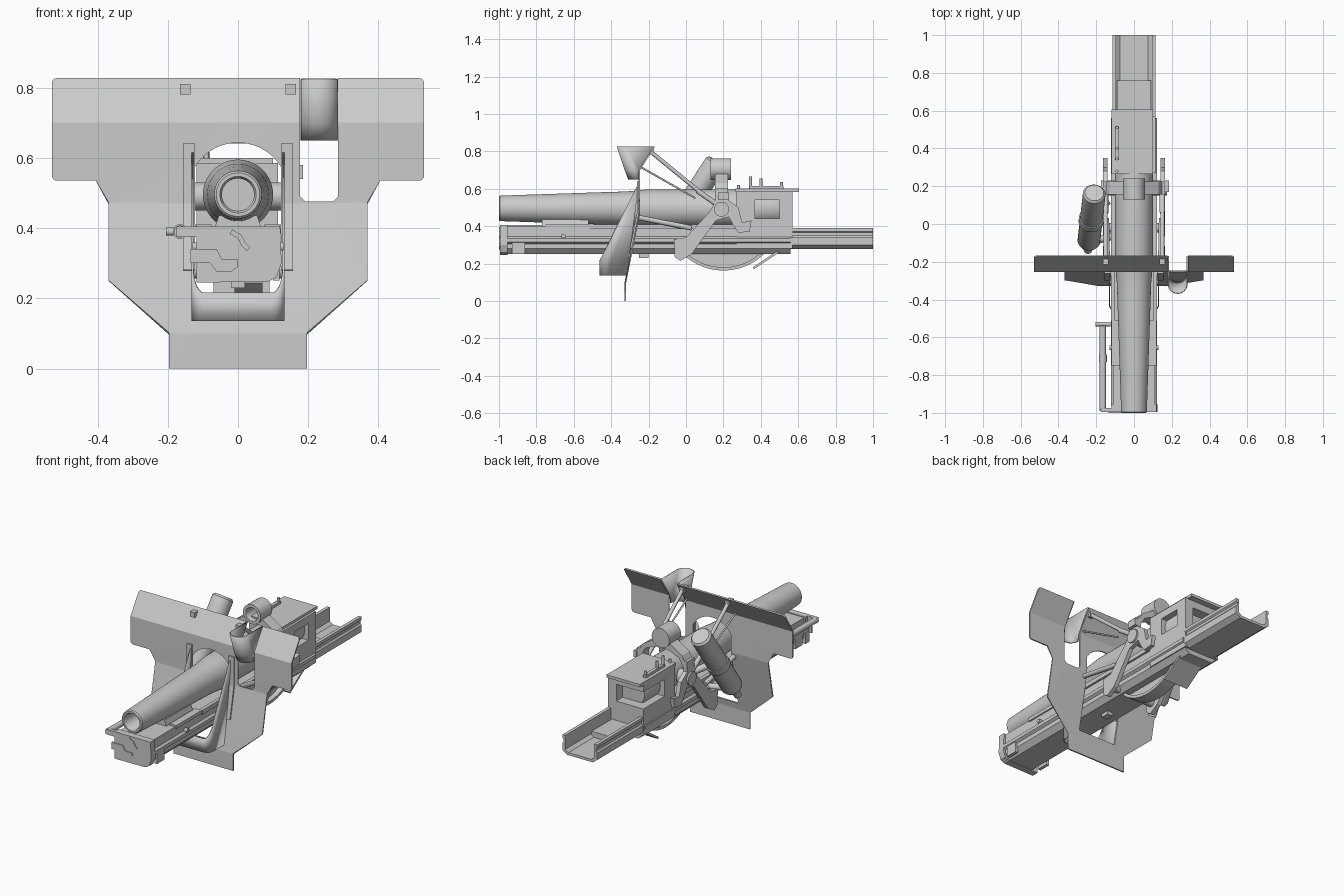
import bpy, bmesh, math
from mathutils import Vector

grey = bpy.data.materials.new("steel_grey")
grey.diffuse_color = (0.6, 0.6, 0.6, 1)


def finish(name, bm, thick=0, smooth=False):
    bmesh.ops.recalc_face_normals(bm, faces=bm.faces)
    me = bpy.data.meshes.new(name)
    bm.to_mesh(me)
    bm.free()
    ob = bpy.data.objects.new(name, me)
    bpy.context.collection.objects.link(ob)
    me.materials.append(grey)
    if thick:
        mod = ob.modifiers.new("thickness", 'SOLIDIFY')
        mod.thickness, mod.offset = thick, 0
    if smooth:
        bpy.ops.object.select_all(action='DESELECT')
        ob.select_set(True)
        bpy.context.view_layer.objects.active = ob
        bpy.ops.object.shade_smooth_by_angle(angle=math.radians(35))
    return ob


def prism(name, pts, axis, a, b, smooth=False):
    """Extrude a 2D outline along x (points are y,z) or y (points are x,z)."""
    put = (lambda p, t: (t, p[0], p[1])) if axis == 'x' else (lambda p, t: (p[0], t, p[1]))
    bm = bmesh.new()
    lo = [bm.verts.new(put(p, a)) for p in pts]
    hi = [bm.verts.new(put(p, b)) for p in pts]
    bm.faces.new(lo)
    bm.faces.new(hi)
    for i in range(len(pts)):
        j = (i + 1) % len(pts)
        bm.faces.new((lo[i], lo[j], hi[j], hi[i]))
    return finish(name, bm, smooth=smooth)


def box(name, x, y, z):
    return prism(name, [(x[0], z[0]), (x[1], z[0]), (x[1], z[1]), (x[0], z[1])], 'y', *y)


def lathe(name, p0, p1, prof, n=32):
    """Revolve (distance, radius) pairs about the line p0-p1."""
    p0, d = Vector(p0), (Vector(p1) - Vector(p0)).normalized()
    u = d.orthogonal().normalized()
    v = d.cross(u)
    bm = bmesh.new()
    rings = []
    for t, r in prof:
        rings.append([bm.verts.new(p0 + d * t + r * (u * math.cos(k * math.tau / n) + v * math.sin(k * math.tau / n)))
                      for k in range(n)])
    for a, b in zip(rings, rings[1:]):
        for k in range(n):
            bm.faces.new((a[k], a[(k + 1) % n], b[(k + 1) % n], b[k]))
    bm.faces.new(rings[0])
    bm.faces.new(rings[-1])
    return finish(name, bm, smooth=True)


def rod(name, p0, p1, r, n=12):
    return lathe(name, p0, p1, [(0, r), ((Vector(p1) - Vector(p0)).length, r)], n)


def sheet(name, rows, thick, smooth=False):
    """Thin plate lofted through rows of points."""
    bm = bmesh.new()
    vs = [[bm.verts.new(p) for p in row] for row in rows]
    for a, b in zip(vs, vs[1:]):
        for i in range(len(a) - 1):
            bm.faces.new((a[i], a[i + 1], b[i + 1], b[i]))
    return finish(name, bm, thick, smooth)


def arc(cx, cz, r, a0, a1, n):
    return [(cx + r * math.cos(math.radians(a0 + (a1 - a0) * i / n)),
             cz + r * math.sin(math.radians(a0 + (a1 - a0) * i / n))) for i in range(n + 1)]


def mirror(s, pts):
    return [(s * p[0], *p[1:]) for p in pts]


# Shield: flat outline with arch and sight slot, then folded along z
def shield_y(z):
    if z > 0.7:
        return -0.25 + (z - 0.7) * 0.64
    return -0.25 if z > 0.47 else -0.25 - min(0.47 - z, 0.37) * 0.2

outer = [(0, 0), (0.197, 0), (0.197, 0.1), (0.368, 0.25), (0.368, 0.47), (0.405, 0.535)]
outer += arc(0.515, 0.55, 0.015, -90, 0, 4) + arc(0.515, 0.81, 0.015, 0, 90, 4)
slot = [(0.285, 0.825), (0.285, 0.49), (0.27, 0.475), (0.192, 0.475), (0.177, 0.49), (0.177, 0.825)]
inner = [(0, 0.825)] + arc(0, 0.5, 0.143, 90, 29, 10) + [(0.125, 0.14), (0, 0.14)]
bm = bmesh.new()
for s, pts in ((1, outer + slot + inner), (-1, outer + inner)):
    bm.faces.new([bm.verts.new((s * x, 0, z)) for x, z in pts])
bmesh.ops.remove_doubles(bm, verts=bm.verts, dist=1e-4)
bmesh.ops.triangulate(bm, faces=bm.faces)
for h in (0.1, 0.47, 0.7):
    bmesh.ops.bisect_plane(bm, geom=bm.verts[:] + bm.edges[:] + bm.faces[:], plane_co=(0, 0, h), plane_no=(0, 0, 1))
for v in bm.verts:
    v.co.y = shield_y(v.co.z)
finish("shield", bm, 0.008)

# Sight hood: U-shaped half funnel in the slot
def hood_row(z, back, front):
    mid = front + 0.05
    return ([(0.181, back, z)] + [(x, y, z) for x, y in arc(0.231, mid, 0.05, 180, 360, 12)] + [(0.281, back, z)])
sheet("sight_hood", [hood_row(0.825, -0.17, -0.367), hood_row(0.7, -0.25, -0.325),
                     hood_row(0.65, -0.255, -0.306)], 0.006, True)

# Wrapped guard in front of the shield: two cheeks and a rounded front
plan = [(-0.13, -0.25)] + arc(-0.095, -0.425, 0.035, 180, 270, 6) + arc(0.095, -0.425, 0.035, 270, 360, 6) + [(0.13, -0.25)]
rows = []
for x, y in plan:
    low_y = -0.316 if y > -0.3 else y
    rows.append([(x, low_y, 0.135), (x, y, 0.64 + (y + 0.25) * 2.02)])
sheet("front_guard", rows, 0.006, True)
for s in (1, -1):
    sheet("guard_flange", [[(s * x, shield_y(z) - 0.008, z) for z in (0.28, 0.47, 0.64)] for x in (0.122, 0.156)], 0.008)

# Barrel with bore
lathe("barrel", (0, -1, 0.495), (0, 1, 0.495),
      [(0.5, 0.046), (0.01, 0.046), (0, 0.052), (0, 0.062), (0.006, 0.068), (0.6, 0.088), (0.68, 0.09),
       (0.75, 0.097), (0.78, 0.1), (1.28, 0.1)], 40)

# Cradle: chamfered solid body, open rear trough, front cap
half = [(0.11, 0.4), (0.11, 0.345), (0.122, 0.335), (0.122, 0.315), (0.108, 0.305), (0.108, 0.28), (0.08, 0.25)]
prism("cradle_body", half + mirror(-1, half[::-1]), 'y', -0.96, 0.56)
out = [(0.095, 0.39), (0.115, 0.39), (0.115, 0.372), (0.107, 0.365), (0.107, 0.35), (0.115, 0.34),
       (0.115, 0.3), (0.085, 0.278)]
ins = [(-0.075, 0.293), (-0.095, 0.308)]
prism("rear_trough", out + mirror(-1, out[::-1]) + ins[::-1] + mirror(-1, ins), 'y', 0.56, 1.0)
box("trough_floor", (-0.09, 0.09), (0.56, 0.76), (0.29, 0.325))
cap = [(-0.118, 0.405), (0.12, 0.405), (0.124, 0.3), (0.11, 0.26), (0.085, 0.247), (-0.118, 0.245)]
prism("front_cap", cap, 'y', -0.995, -0.955)
prism("cap_plate", [(-0.135, 0.34), (-0.06, 0.34), (-0.045, 0.31), (0, 0.31), (0, 0.29), (-0.02, 0.275),
                    (-0.06, 0.275), (-0.08, 0.3), (-0.135, 0.3)], 'y', -1.0, -0.99)
sheet("cap_handle", [[(x, -1.0, z), (x, -0.985, z)] for x, z in
                     ((-0.02, 0.39), (0.005, 0.375), (0.015, 0.355), (0.03, 0.34))], 0.014)
for s in (1, -1):
    box("slide_rail", sorted((s * 0.075, s * 0.118)), (-0.75, -0.51), (0.39, 0.41))
    box("rear_rail", sorted((s * 0.1, s * 0.122)), (-0.51, 0.27), (0.385, 0.41))
    box("side_pad", sorted((s * 0.1, s * 0.118)), (-0.93, -0.86), (0.25, 0.33))
    rod("side_lug", (s * 0.1, -0.655, 0.347), (s * 0.13, -0.655, 0.347), 0.012)
prism("barrel_saddle", [(-0.07, 0.39), (0.07, 0.39), (0.055, 0.435), (-0.055, 0.435)], 'y', -0.77, -0.52)
box("bottom_hook", (-0.02, 0.02), (-0.25, -0.2), (0.23, 0.26))

# Side buffer cylinder with end fittings
rod("side_buffer", (-0.165, -0.99, 0.39), (-0.165, -0.54, 0.39), 0.017, 20)
rod("buffer_collar", (-0.165, -0.73, 0.39), (-0.165, -0.69, 0.39), 0.021, 20)
rod("buffer_handle", (-0.205, -0.53, 0.39), (-0.125, -0.53, 0.39), 0.012)
box("buffer_bracket", (-0.175, -0.09), (-0.995, -0.975), (0.375, 0.405))

# Breech: top plate, block with side port, round inner part
box("breech_front", (-0.118, 0.114), (0.27, 0.37), (0.28, 0.585))
box("breech_lower", (-0.118, 0.114), (0.37, 0.57), (0.28, 0.44))
box("breech_upper", (-0.118, 0.114), (0.37, 0.57), (0.54, 0.585))
box("breech_tail", (0.06, 0.114), (0.5, 0.57), (0.43, 0.55))
box("breech_plate", (-0.12, 0.1), (0.265, 0.605), (0.583, 0.6))
lathe("breech_core", (0, 0.36, 0.495), (0, 1, 0.495), [(0.12, 0.045), (0.01, 0.045), (0, 0.05), (0, 0.09), (0.14, 0.09), (0.15, 0.085)])
box("breech_rail", (-0.1, -0.08), (0.34, 0.52), (0.6, 0.615))
for y, h in ((0.28, 0.62), (0.345, 0.665), (0.4, 0.655), (0.51, 0.635)):
    rod("breech_post", (-0.09, y, 0.598), (-0.09, y, h), 0.008)

# Yoke: collar on top, hoop around the barrel, forked legs each side
lathe("top_collar", (0, 0.13, 0.705), (0, 1, 0.705), [(0.1, 0.035), (0.01, 0.035), (0, 0.04), (0, 0.058), (0.11, 0.058)])
ring = [(0.165, 0.48), (0.165, 0.57), (0.13, 0.63), (0.05, 0.68)]
hoop = [(0.14, 0.48), (0.14, 0.56), (0.11, 0.61), (0.04, 0.64)]
prism("yoke_hoop", ring + mirror(-1, ring[::-1]) + mirror(-1, hoop) + hoop[::-1], 'y', 0.155, 0.225)
leg = [(0.155, 0.6), (0.225, 0.6), (0.225, 0.54), (0.28, 0.5), (0.3, 0.42), (0.35, 0.43), (0.34, 0.37), (0.28, 0.365),
       (0.25, 0.41), (0.23, 0.45), (0.16, 0.43), (0.03, 0.25), (-0.03, 0.215), (-0.06, 0.235), (-0.065, 0.33),
       (0, 0.34), (0.12, 0.47), (0.16, 0.53)]
for s in (1, -1):
    prism("yoke_leg", leg, 'x', s * 0.14, s * 0.165)
    rod("trunnion", (s * 0.09, 0.19, 0.49), (s * 0.175, 0.19, 0.49), 0.04, 24)
    rod("leg_spacer", (s * 0.09, -0.02, 0.28), (s * 0.15, -0.02, 0.28), 0.025)
    # braces between shield and yoke
    rod("shield_brace", (s * 0.15, -0.185, 0.795), (s * 0.15, 0.09, 0.57), 0.011)
    rod("thin_brace", (s * 0.16, -0.24, 0.715), (s * 0.155, 0.05, 0.55), 0.005)
    rod("brace_link", (s * 0.15, 0.06, 0.59), (s * 0.15, 0.16, 0.52), 0.014)
    rod("lower_arm", (s * 0.14, -0.25, 0.445), (s * 0.145, 0.03, 0.39), 0.014)
    box("brace_lug", sorted((s * 0.135, s * 0.165)), (-0.215, -0.17), (0.78, 0.81))

# Elevation arc under the cradle and its rear plate
prism("elevation_arc", arc(0.2, 0.475, 0.312, -132, -45, 24) + arc(0.2, 0.475, 0.295, -45, -132, 24), 'x', -0.01, 0.07, True)
prism("arc_web", arc(0.2, 0.475, 0.3, -131, -49, 24), 'x', 0.02, 0.04)
sheet("rear_plate", [[(x, 0.36, 0.175), (x, 0.57, 0.315)] for x in (-0.07, 0.09)], 0.012)

# Balancing cylinder on the left with rod, clamp and mounts
top, low = Vector((-0.21, 0.165, 0.745)), Vector((-0.24, -0.1, 0.345))
L = (top - low).length
lathe("balance_cylinder", top, low, [(0, 0.05), (0.012, 0.06), (L - 0.02, 0.06), (L, 0.05)])
rod("balance_rod", low, low + (low - top) * 0.15, 0.022, 20)
mid = top.lerp(low, 0.5)
rod("balance_clamp", mid, top.lerp(low, 0.58), 0.066, 32)
rod("clamp_mount", mid, (-0.14, 0.12, 0.5), 0.02)
rod("lower_mount", low, (-0.1, -0.06, 0.33), 0.02)
# Sight box on the right
box("sight_box", (0.165, 0.185), (0.17, 0.23), (0.54, 0.58))
